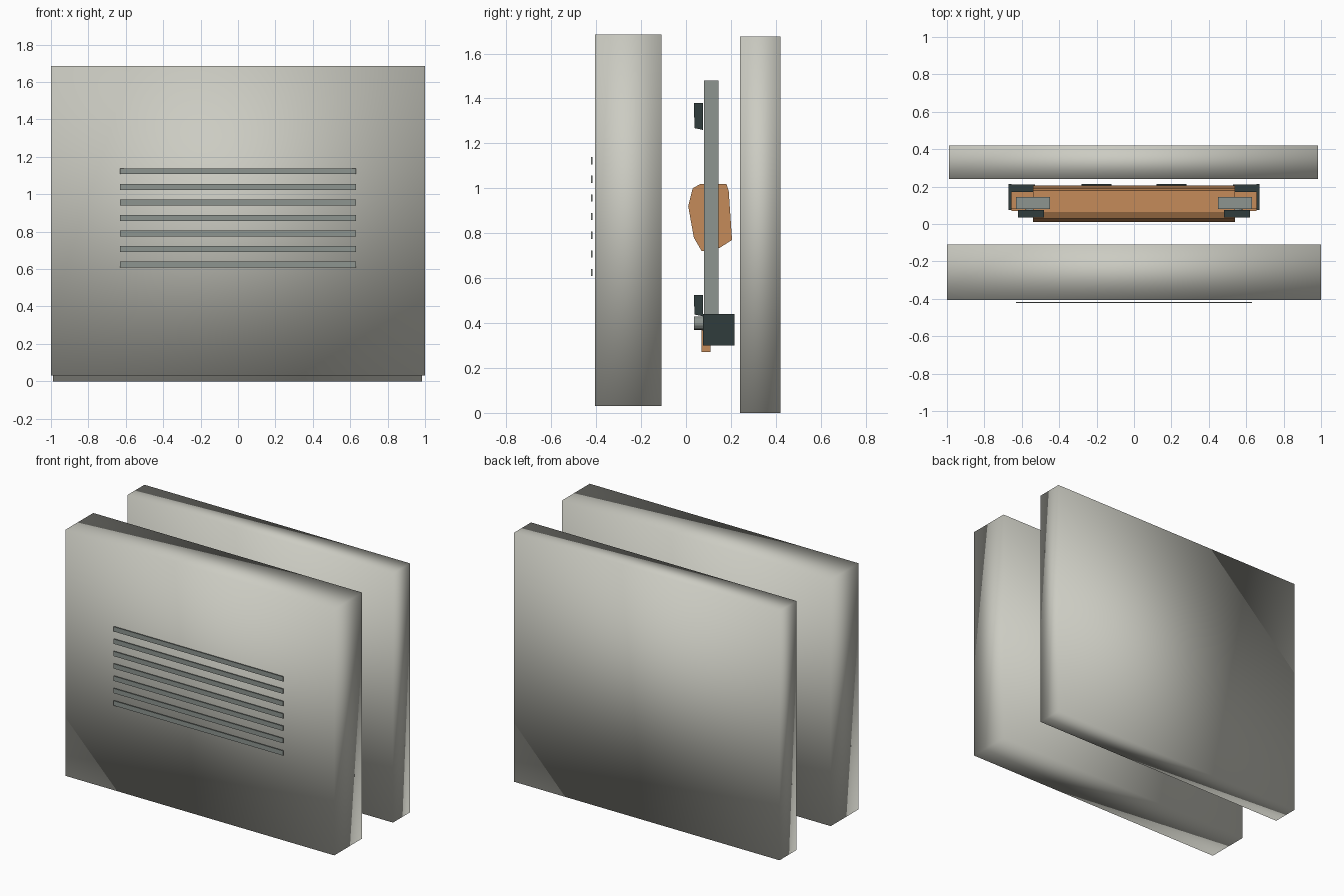
import bpy
import bmesh
from math import pi
from mathutils import Matrix

cube = bpy.data.objects.get("Cube")
if cube:
    bpy.data.objects.remove(cube, do_unlink=True)


def material(name, rgb):
    m = bpy.data.materials.new(name)
    m.use_nodes = True
    m.diffuse_color = (*rgb, 1)
    m.node_tree.nodes["Principled BSDF"].inputs["Base Color"].default_value = (*rgb, 1)
    return m


SHELL = material("pale warm grey", (0.60, 0.60, 0.54))
METAL = material("mid grey metal", (0.27, 0.30, 0.28))
DARK = material("dark slate", (0.03, 0.045, 0.045))
COPPER = material("copper orange", (0.56, 0.26, 0.10))


def finish(name, bm, mat, smooth=False):
    bmesh.ops.recalc_face_normals(bm, faces=bm.faces)
    mesh = bpy.data.meshes.new(name)
    bm.to_mesh(mesh)
    bm.free()
    mesh.materials.append(mat)
    for p in mesh.polygons:
        p.use_smooth = smooth
    ob = bpy.data.objects.new(name, mesh)
    bpy.context.collection.objects.link(ob)
    return ob


def box(name, x, y, z, mat, smooth=False):
    """Box from (min, max) pairs on each axis."""
    bm = bmesh.new()
    bmesh.ops.create_cube(bm, size=1)
    for v in bm.verts:
        for i, (lo, hi) in enumerate((x, y, z)):
            v.co[i] = lo if v.co[i] < 0 else hi
    return finish(name, bm, mat, smooth)


def extrude_x(name, profile, x0, x1, mat):
    """Closed (y, z) profile extruded along x."""
    bm = bmesh.new()
    face = bm.faces.new([bm.verts.new((x0, y, z)) for y, z in profile])
    ext = bmesh.ops.extrude_face_region(bm, geom=[face])
    for v in ext["geom"]:
        if isinstance(v, bmesh.types.BMVert):
            v.co.x = x1
    return finish(name, bm, mat)


def span(side, a, b):
    return tuple(sorted((side * a, side * b)))


# Front and back covers, softly shaded slabs
box("front_cover", (-1, 1), (-0.405, -0.11), (0.03, 1.685), SHELL, True)
box("back_cover", (-0.99, 0.985), (0.24, 0.42), (0, 1.675), SHELL, True)

# Row of thin grille slats in front of the front cover
for i in range(7):
    z = 0.625 + i * 0.083
    box(f"grille_slat_{i + 1}", (-0.63, 0.63), (-0.423, -0.416),
        (z - 0.016, z + 0.016), METAL)

# Faceted central body
body = extrude_x("central_body", [
    (0.01, 0.92), (0.03, 1.0), (0.065, 1.02), (0.18, 1.02), (0.19, 0.99),
    (0.205, 0.77), (0.15, 0.735), (0.07, 0.72), (0.035, 0.78)],
    -0.54, 0.54, COPPER)

# Lower rail
box("lower_rail", (-0.655, 0.655), (0.07, 0.11), (0.27, 0.37), COPPER)

# Mirrored side assemblies
for s, label in ((1, "left"), (-1, "right")):
    box(f"{label}_post", span(s, 0.45, 0.63), (0.08, 0.145), (0.31, 1.48), METAL)
    box(f"{label}_bracket_side", span(s, 0.655, 0.67), (0.075, 0.215), (0.30, 0.44), DARK)
    box(f"{label}_bracket_back", span(s, 0.53, 0.66), (0.17, 0.212), (0.30, 0.44), DARK)
    box(f"{label}_bracket_core", span(s, 0.54, 0.655), (0.08, 0.17), (0.31, 0.41), COPPER)
    box(f"{label}_back_clip", span(s, 0.12, 0.28), (0.195, 0.215), (0.31, 0.43), DARK)
    for part, z0, z1 in (("upper", 1.26, 1.38), ("lower", 0.43, 0.525)):
        extrude_x(f"{label}_{part}_pad",
                  [(0.038, z0 + 0.008), (0.075, z0), (0.075, z1), (0.035, z1)],
                  s * 0.48, s * 0.62, DARK)
    bm = bmesh.new()
    bmesh.ops.create_cone(
        bm, cap_ends=True, segments=16, radius1=0.03, radius2=0.03, depth=0.045,
        matrix=Matrix.Translation((s * 0.55, 0.058, 0.4)) @ Matrix.Rotation(pi / 2, 4, "X"))
    finish(f"{label}_knob", bm, METAL)
